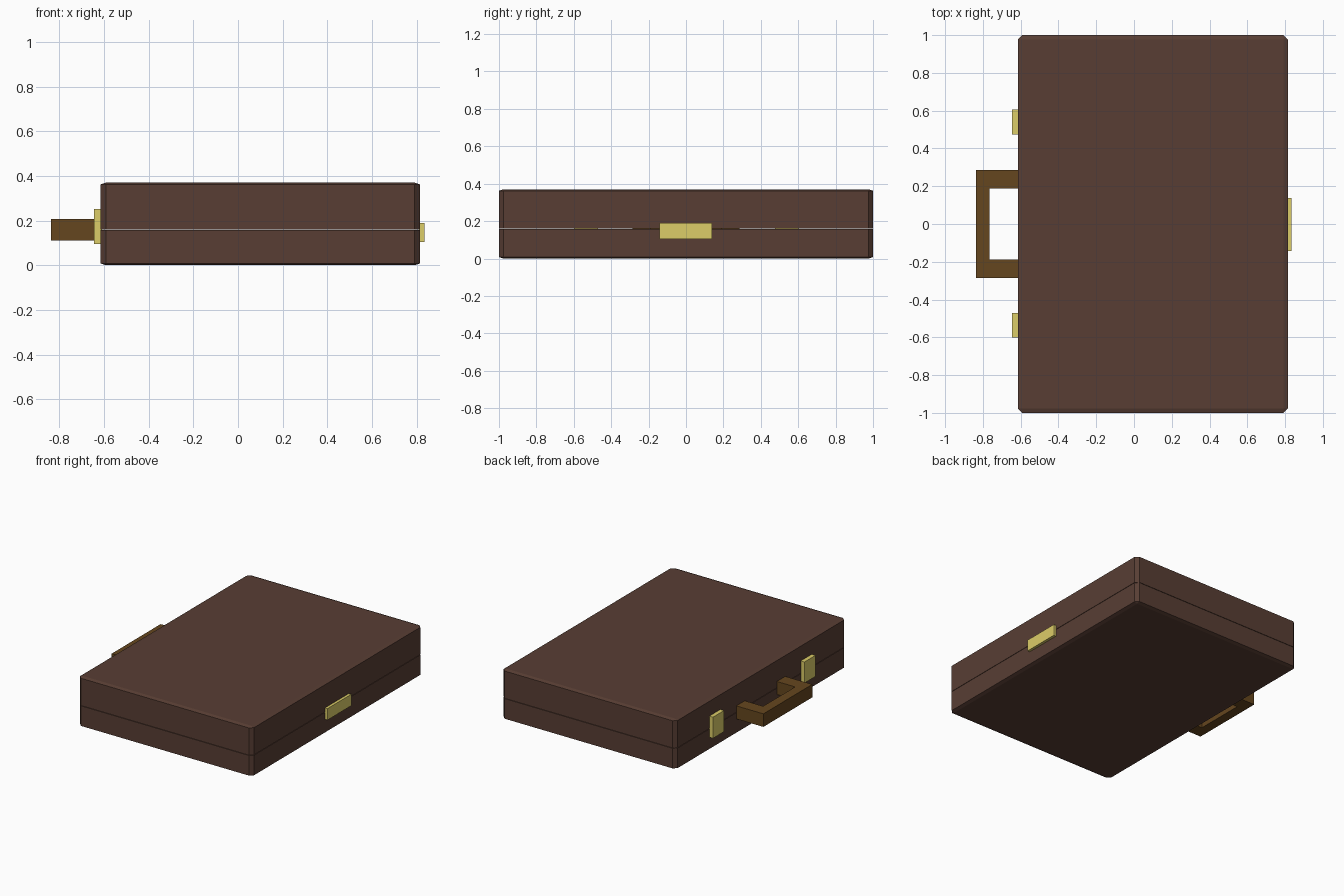
import bpy
import bmesh
from mathutils import Vector

if "Cube" in bpy.data.objects:
    bpy.data.objects.remove(bpy.data.objects["Cube"])


def material(name, rgb):
    mat = bpy.data.materials.new(name)
    mat.diffuse_color = (*rgb, 1)
    mat.use_nodes = True
    mat.node_tree.nodes["Principled BSDF"].inputs["Base Color"].default_value = mat.diffuse_color
    return mat


leather = material("dark_leather", (0.098, 0.048, 0.034))
brown = material("handle_brown", (0.13, 0.061, 0.013))
brass = material("brass", (0.72, 0.61, 0.14))


def finish(name, bm, mat):
    bmesh.ops.recalc_face_normals(bm, faces=bm.faces)
    mesh = bpy.data.meshes.new(name)
    bm.to_mesh(mesh)
    bm.free()
    mesh.materials.append(mat)
    obj = bpy.data.objects.new(name, mesh)
    bpy.context.collection.objects.link(obj)
    return obj


def box_bmesh(lo, hi):
    lo, hi = Vector(lo), Vector(hi)
    bm = bmesh.new()
    bmesh.ops.create_cube(bm, size=1)
    bmesh.ops.scale(bm, vec=hi - lo, verts=bm.verts)
    bmesh.ops.translate(bm, vec=(lo + hi) / 2, verts=bm.verts)
    return bm


def box(name, lo, hi, mat):
    return finish(name, box_bmesh(lo, hi), mat)


def case_half(name, z0, z1, seam):
    # Bevel a stretched box, then flatten it so the chamfers are shallow in z
    stretch = 3
    bm = box_bmesh((-0.615, -1, z0 * stretch), (0.815, 1, z1 * stretch))
    edges = [e for e in bm.edges
             if not all(abs(v.co.z - seam * stretch) < 1e-4 for v in e.verts)]
    bmesh.ops.bevel(bm, geom=edges, offset=0.024, segments=1,
                    profile=0.5, affect='EDGES')
    bmesh.ops.scale(bm, vec=(1, 1, 1 / stretch), verts=bm.verts)
    return finish(name, bm, leather)


# Case: base and lid with a hairline seam between them
case_half("case_base", 0, 0.157, 0.157)
case_half("case_lid", 0.16, 0.37, 0.16)

# U-shaped handle, extruded from its plan outline
outline = [(-0.615, -0.287), (-0.837, -0.287), (-0.837, 0.287), (-0.615, 0.287),
           (-0.615, 0.188), (-0.766, 0.188), (-0.766, -0.188), (-0.615, -0.188)]
bm = bmesh.new()
face = bm.faces.new([bm.verts.new((x, y, 0.11)) for x, y in outline])
ext = bmesh.ops.extrude_face_region(bm, geom=[face], use_keep_orig=True)
top = [g for g in ext["geom"] if isinstance(g, bmesh.types.BMVert)]
bmesh.ops.translate(bm, vec=(0, 0, 0.097), verts=top)
finish("handle", bm, brown)

# Clasps either side of the handle
for side, y in (("front", -0.535), ("back", 0.54)):
    box(f"{side}_clasp", (-0.645, y - 0.065, 0.095), (-0.61, y + 0.065, 0.252), brass)

# Hinge plate on the opposite side
box("hinge", (0.81, -0.142, 0.105), (0.835, 0.138, 0.19), brass)
